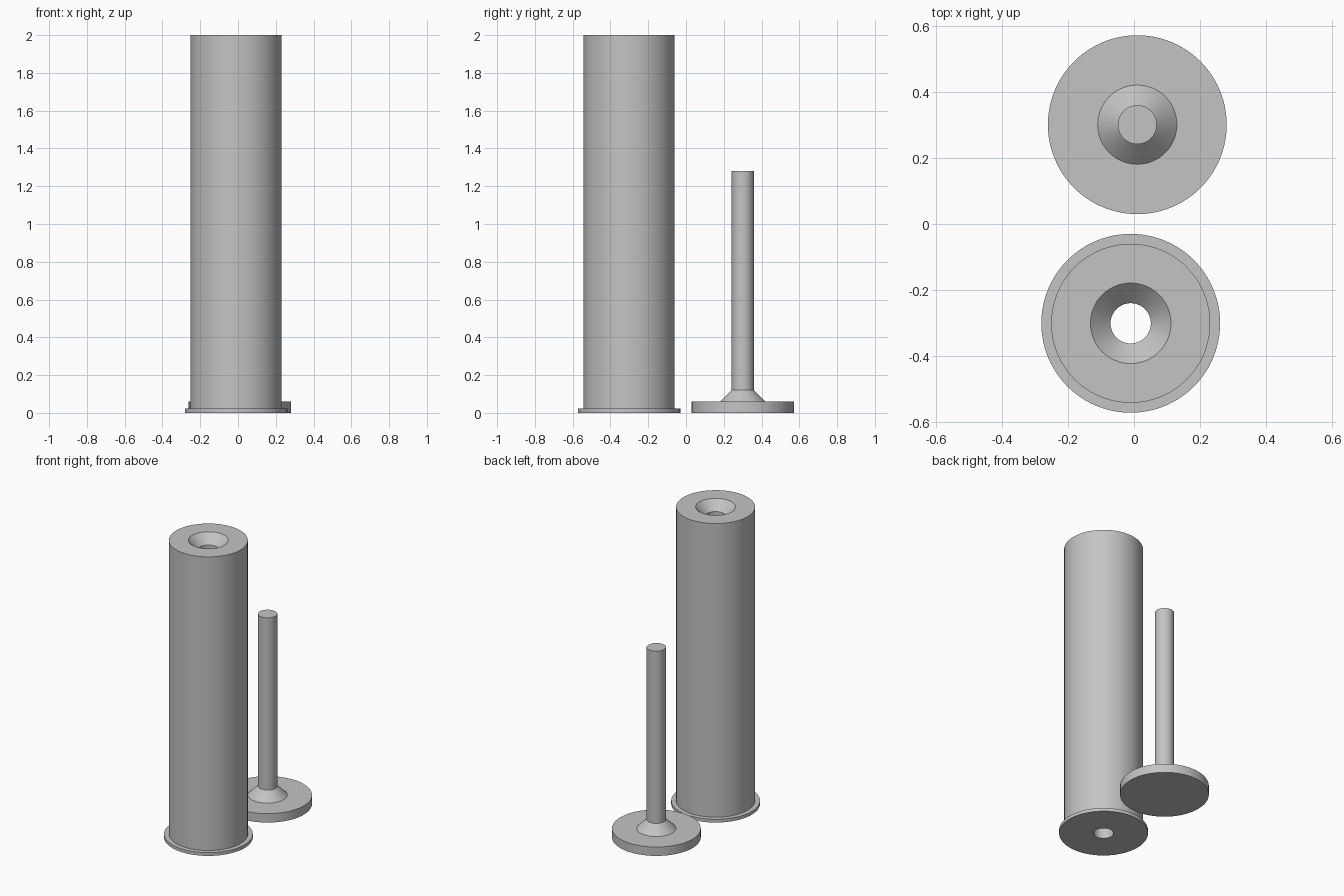
import bpy, bmesh, math

if "Cube" in bpy.data.objects:
    bpy.data.objects.remove(bpy.data.objects["Cube"])

SIDES = 96
grey = bpy.data.materials.new("plain_grey")
grey.diffuse_color = (0.55, 0.55, 0.55, 1)
grey.use_nodes = True
grey.node_tree.nodes["Principled BSDF"].inputs["Base Color"].default_value = grey.diffuse_color


def lathe(name, profile, location, closed=False):
    """Spin a (radius, z) profile around z; closed profiles make a tube."""
    bm = bmesh.new()
    rings = []
    for r, z in profile:
        rings.append([bm.verts.new((r * math.cos(2 * math.pi * i / SIDES),
                                    r * math.sin(2 * math.pi * i / SIDES), z))
                      for i in range(SIDES)])
    pairs = list(zip(rings, rings[1:]))
    if closed:
        pairs.append((rings[-1], rings[0]))
    else:
        bm.faces.new(rings[0])
        bm.faces.new(rings[-1])
    for a, b in pairs:
        for i in range(SIDES):
            j = (i + 1) % SIDES
            bm.faces.new((a[i], a[j], b[j], b[i]))
    bmesh.ops.recalc_face_normals(bm, faces=bm.faces)
    mesh = bpy.data.meshes.new(name)
    bm.to_mesh(mesh)
    bm.free()
    mesh.materials.append(grey)
    obj = bpy.data.objects.new(name, mesh)
    bpy.context.collection.objects.link(obj)
    obj.location = location
    bpy.ops.object.select_all(action='DESELECT')
    obj.select_set(True)
    bpy.context.view_layer.objects.active = obj
    bpy.ops.object.shade_smooth_by_angle(angle=math.radians(30))
    return obj


# Tall sleeve: thin bottom flange, through bore, countersunk top
lathe("sleeve",
      [(0.061, 0), (0.271, 0), (0.271, 0.022), (0.241, 0.022), (0.241, 2),
       (0.122, 2), (0.061, 1.94)],
      (-0.01, -0.301, 0), closed=True)

# Matching peg: disc base, conical collar, slim shaft
lathe("peg",
      [(0.271, 0), (0.271, 0.06), (0.12, 0.06), (0.059, 0.12), (0.059, 1.28)],
      (0.01, 0.301, 0))
